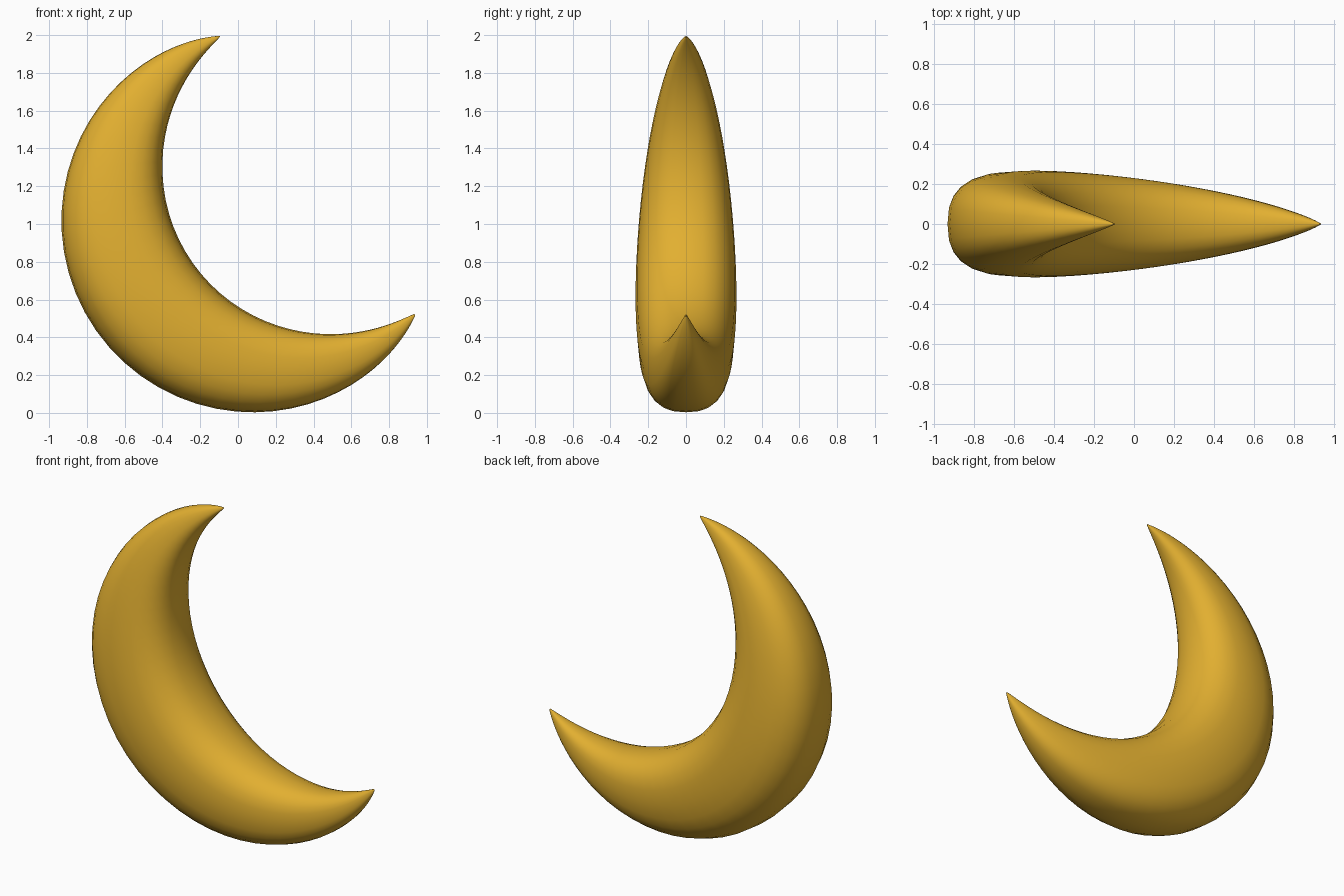
import bpy, bmesh, math
from mathutils import Vector

if "Cube" in bpy.data.objects:
    bpy.data.objects.remove(bpy.data.objects["Cube"])

AXIS = math.radians(215)          # direction of the fat middle of the crescent
OUTER, INNER = Vector((0.08, 0, 1.018)), Vector((0.48, 0, 1.30))
STATIONS, SIDES = 56, 24


def arc_point(centre, radius, angle):
    return centre + Vector((math.cos(angle), 0, math.sin(angle))) * radius


def spow(v, p):
    return math.copysign(abs(v) ** p, v)


def section(t):
    """Squarish oval ring spanning the inner and outer arcs at t in (-1, 1)."""
    o = arc_point(OUTER, 1.015 - 0.022 * t ** 8, AXIS - math.radians(114.8) * t)
    i = arc_point(INNER, 0.88 + 0.02 * t ** 4, AXIS - math.radians(85.35) * t)
    tip = 0.014 * t ** 8 * math.sqrt(1 - t * t)     # blunts the horn tips
    mid, half = (o + i) / 2, (o - i) / 2
    half += half.normalized() * tip
    depth = 0.267 * (1 - t * t) + tip
    ring = []
    for k in range(SIDES):
        a = 2 * math.pi * k / SIDES
        p = mid + half * spow(math.cos(a), 0.8)
        p.y = depth * spow(math.sin(a), 0.8)
        ring.append(p)
    return ring


# Crescent body: rings lofted from horn to horn
bm = bmesh.new()
rings = []
for s in range(1, STATIONS):
    t = math.sin(math.pi / 2 * (2 * s / STATIONS - 1))
    rings.append([bm.verts.new(p) for p in section(t)])
for a, b in zip(rings, rings[1:]):
    for k in range(SIDES):
        n = (k + 1) % SIDES
        bm.faces.new((a[k], a[n], b[n], b[k]))

# Rounded horn tips
for ring, t in ((rings[0], -1), (rings[-1], 1)):
    pole = bm.verts.new(arc_point(OUTER, 0.993, AXIS - math.radians(114.8) * t))
    for k in range(SIDES):
        bm.faces.new((ring[k], ring[(k + 1) % SIDES], pole))
bmesh.ops.recalc_face_normals(bm, faces=bm.faces)
for f in bm.faces:
    f.smooth = True

mesh = bpy.data.meshes.new("crescent_moon")
bm.to_mesh(mesh)
bm.free()
moon = bpy.data.objects.new("crescent_moon", mesh)
bpy.context.collection.objects.link(moon)

gold = bpy.data.materials.new("gold")
gold.diffuse_color = (0.76, 0.43, 0.03, 1)
gold.use_nodes = True
gold.node_tree.nodes["Principled BSDF"].inputs["Base Color"].default_value = gold.diffuse_color
mesh.materials.append(gold)
